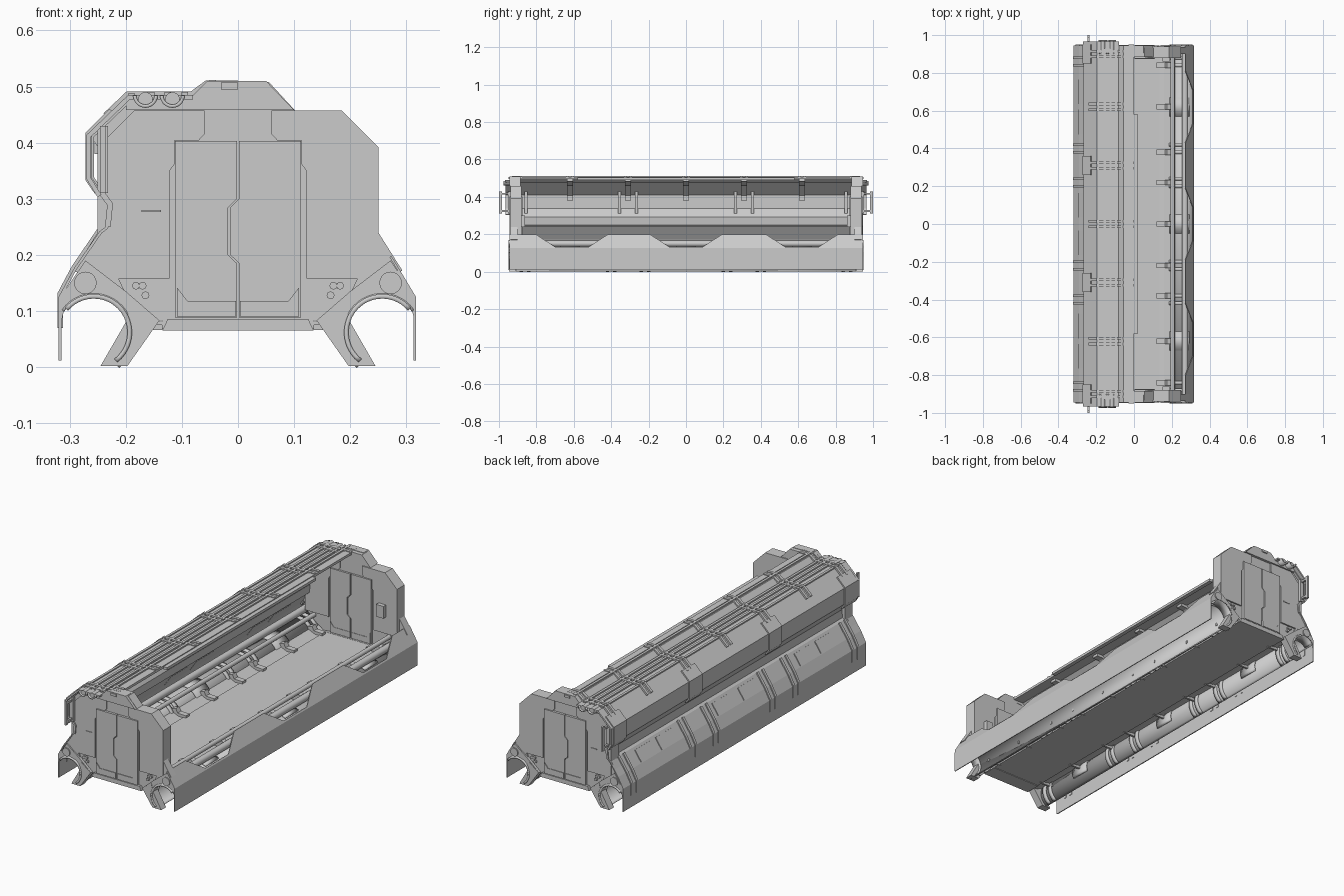
import bpy, bmesh, math
from math import sin, cos, pi


def finish(name, bm, smooth=False):
    bmesh.ops.recalc_face_normals(bm, faces=bm.faces)
    me = bpy.data.meshes.new(name)
    bm.to_mesh(me)
    bm.free()
    ob = bpy.data.objects.new(name, me)
    bpy.context.collection.objects.link(ob)
    if smooth:
        bpy.context.view_layer.objects.active = ob
        ob.select_set(True)
        bpy.ops.object.shade_smooth_by_angle(angle=math.radians(35))
        ob.select_set(False)
    return ob


def prism(name, pts, y0, y1, smooth=False):
    """Closed x-z outline extruded along y."""
    bm = bmesh.new()
    f = bm.faces.new([bm.verts.new((x, y0, z)) for x, z in pts])
    r = bmesh.ops.extrude_face_region(bm, geom=[f])
    bmesh.ops.translate(bm, vec=(0, y1 - y0, 0),
                        verts=[v for v in r["geom"] if isinstance(v, bmesh.types.BMVert)])
    return finish(name, bm, smooth)


def sheet(name, pts, y0, y1, t, smooth=False):
    """Open x-z profile swept along y and thickened."""
    bm = bmesh.new()
    rows = [[bm.verts.new((x, y, z)) for x, z in pts] for y in (y0, y1)]
    for i in range(len(pts) - 1):
        bm.faces.new((rows[0][i], rows[0][i + 1], rows[1][i + 1], rows[1][i]))
    ob = finish(name, bm, smooth)
    m = ob.modifiers.new("thickness", "SOLIDIFY")
    m.thickness, m.offset, m.use_even_offset = t, 0, True
    return ob


def box(name, x0, x1, y0, y1, z0, z1):
    return prism(name, [(x0, z0), (x1, z0), (x1, z1), (x0, z1)], y0, y1)


def arc(cx, cz, r, a0, a1, n):
    return [(cx + r * cos(math.radians(a0 + (a1 - a0) * i / n)),
             cz + r * sin(math.radians(a0 + (a1 - a0) * i / n))) for i in range(n + 1)]


def tube(name, x, z, r, y0, y1, n=20):
    return prism(name, arc(x, z, r, 0, 360 - 360 / n, n - 1), y0, y1, True)


def flip(pts, s):
    return [(x * s, z) for x, z in pts]


RIBS = [s * y for y in (0.2, 0.24, 0.38, 0.42, 0.84, 0.88) for s in (-1, 1)]
BEAMS = (-0.9, -0.62, -0.31, 0, 0.31, 0.62, 0.9)

# roof and closed side wall on -x
roof = [(-0.02, 0.5), (-0.055, 0.5), (-0.08, 0.478), (-0.193, 0.478), (-0.262, 0.412),
        (-0.262, 0.337), (-0.228, 0.29), (-0.232, 0.25)]
sheet("roof_shell", roof, -0.945, 0.945, 0.01)
skirt = [(-0.232, 0.25), (-0.245, 0.24), (-0.29, 0.175), (-0.317, 0.125), (-0.317, 0.012)]
sheet("left_skirt", skirt, -0.945, 0.945, 0.005)
prism("roof_edge", [(-0.03, 0.495), (0.0, 0.495), (0.0, 0.507), (-0.03, 0.507)], -0.95, 0.95)
box("roof_edge_tab", 0.0, 0.02, -0.58, 0.58, 0.49, 0.503)
for x, z in ((-0.045, 0.505), (-0.095, 0.483), (-0.125, 0.483), (-0.155, 0.483), (-0.19, 0.481)):
    box("roof_rail", x - 0.006, x + 0.006, -0.93, 0.93, z - 0.003, z + 0.007)

# roof cross beams with hanging brackets and outer clamps
beam = [(0.0, 0.504), (-0.055, 0.504), (-0.082, 0.484), (-0.196, 0.484), (-0.235, 0.447)]
for y in BEAMS:
    sheet("roof_beam", beam, y - 0.022, y - 0.008, 0.014)
    sheet("roof_beam", beam, y + 0.008, y + 0.022, 0.014)
    sheet("inner_roof_bracket", [(-0.02, 0.49), (-0.06, 0.488), (-0.085, 0.47), (-0.19, 0.466),
                                 (-0.248, 0.41), (-0.248, 0.38)], y - 0.016, y + 0.016, 0.016)
for y in (-0.9, -0.31, 0.31, 0.9):
    sheet("eave_clamp", [(-0.225, 0.456), (-0.266, 0.415), (-0.266, 0.335), (-0.25, 0.312)],
          y - 0.05, y + 0.05, 0.012)
    for d in (-0.045, 0.045):
        box("inner_window_post", -0.25, -0.232, y + d - 0.008, y + d + 0.008, 0.31, 0.43)

# raised panels and rib pairs on the skirt
for y in RIBS:
    sheet("skirt_rib", [(-0.247, 0.243), (-0.292, 0.177), (-0.317, 0.13), (-0.317, 0.07)],
          y - 0.007, y + 0.007, 0.01)
for y in (-0.7, -0.54, -0.1, 0.1, 0.54, 0.7):
    sheet("skirt_panel", [(-0.254, 0.23), (-0.289, 0.179)], y - 0.065, y + 0.065, 0.01)

# open side panel on +x, with three scallops in the top edge
bm = bmesh.new()
outline = [(-0.945, 0.125), (-0.945, 0.197)]
for c in (-0.61, 0, 0.62):
    outline += [(c - 0.19, 0.197), (c - 0.09, 0.132), (c + 0.09, 0.132), (c + 0.19, 0.197)]
outline += [(0.945, 0.197), (0.945, 0.125)]
vs = [bm.verts.new((0.315 - (z - 0.125) * 0.6, y, z)) for y, z in outline]
bm.faces.new(vs)
low = [bm.verts.new((0.315, y, 0.012)) for y in (0.945, -0.945)]
bm.faces.new((vs[0], vs[-1], low[0], low[1]))
panel = finish("right_side_panel", bm)
m = panel.modifiers.new("thickness", "SOLIDIFY")
m.thickness, m.offset = 0.004, 0

# floor
box("floor", -0.135, 0.135, -0.93, 0.93, 0.068, 0.085)
for s in (-1, 1):
    sheet("floor_ledge", flip([(0.13, 0.078), (0.16, 0.08), (0.195, 0.095)], s), -0.93, 0.93, 0.006)
    # half-round duct, its ribs and floor brackets
    sheet("side_duct", flip(arc(0.257, 0.062, 0.067, 35, 240, 24), s), -0.945, 0.945, 0.005, True)
    for y in RIBS:
        sheet("duct_rib", flip(arc(0.257, 0.062, 0.072, 60, 235, 18), s),
              y - 0.009, y + 0.009, 0.012, True)
    for y in (-0.84, -0.62, -0.38, -0.22, 0, 0.22, 0.38, 0.62, 0.84):
        prism("duct_bracket", flip([(0.12, 0.083), (0.19, 0.083), (0.2, 0.11), (0.175, 0.118),
                                    (0.165, 0.098), (0.12, 0.096)], s), y - 0.014, y + 0.014)
        box("underside_bracket", min(s * 0.12, s * 0.195), max(s * 0.12, s * 0.195),
            y - 0.005, y + 0.005, 0.066, 0.08)
    for y in (-0.62, 0, 0.62):
        sheet("duct_collar", flip(arc(0.257, 0.062, 0.072, 60, 200, 18), s),
              y - 0.05, y + 0.05, 0.008, True)
    tube("service_pipe", s * 0.27, 0.15, 0.017, -0.94, 0.94)
    tube("inner_pipe", s * 0.205, 0.145, 0.011, -0.9, 0.9, 12)

# end bulkheads, doors, feet and end fittings
half = [(0.055, 0.508), (0.103, 0.456), (0.185, 0.455), (0.248, 0.39), (0.248, 0.16),
        (0.2, 0.115), (0.155, 0.083), (0.13, 0.083)]
bulk = half + [(-0.13, 0.083), (-0.155, 0.083), (-0.2, 0.115), (-0.248, 0.16), (-0.248, 0.39),
               (-0.262, 0.41), (-0.195, 0.482), (-0.08, 0.482), (-0.055, 0.508)]
seam = [(0, 0.403), (0, 0.3), (-0.016, 0.284), (-0.016, 0.2), (0, 0.185), (0, 0.088)]
side_plate = [(0.122, 0.158), (0.25, 0.158), (0.25, 0.392), (0.185, 0.457), (0.06, 0.457),
              (0.06, 0.415), (0.07, 0.404), (0.113, 0.404), (0.113, 0.362), (0.122, 0.35)]
wing = [(0.25, 0.24), (0.293, 0.172), (0.283, 0.167), (0.272, 0.19), (0.24, 0.15), (0.2, 0.13)]
wing_end = [(0.272, 0.19), (0.316, 0.125), (0.316, 0.075)] + arc(0.257, 0.062, 0.067, 38, 232, 20)[:-1] \
    + [(0.245, 0.002), (0.197, 0.002), (0.14, 0.083), (0.2, 0.135)]
for e in (-1, 1):
    def end(a, b):
        return (e * a, e * b)
    prism("bulkhead", bulk, *end(0.885, 0.932))
    for s in (-1, 1):
        prism("door_leaf", [(x + s * 0.002, z) for x, z in seam] + [(s * 0.112, 0.088), (s * 0.112, 0.403)],
              *end(0.875, 0.944))
        prism("door_kick_plate", flip([(0.004, 0.09), (0.109, 0.09), (0.109, 0.142), (0.09, 0.118),
                                       (0.004, 0.118)], s), *end(0.873, 0.947))
        prism("bulkhead_side_plate", flip(side_plate, s), *end(0.88, 0.939))
        prism("wing_brace", flip(wing, s), *end(0.9, 0.938))
        prism("foot", flip([(0.245, 0.002), (0.197, 0.002), (0.14, 0.083), (0.19, 0.12),
                            (0.2, 0.08)], s), *end(0.91, 0.947))
        prism("wing_end", flip(wing_end, s), *end(0.925, 0.945))
        sheet("duct_end_ring", flip(arc(0.257, 0.062, 0.064, 40, 232, 24), s), *end(0.9, 0.95), 0.008, True)
        tube("pipe_cap", s * 0.272, 0.15, 0.02, *end(0.93, 0.95))
        for x, z in ((0.182, 0.145), (0.165, 0.128), (0.17, 0.145)):
            tube("bolt", s * x, z, 0.007, *end(0.93, 0.942), 8)
    prism("threshold", [(-0.135, 0.065), (0.135, 0.065), (0.125, 0.086), (-0.125, 0.086)], *end(0.87, 0.945))
    box("bulkhead_slot", -0.172, -0.137, *end(0.935, 0.942), 0.276, 0.28)
    box("inner_control_box", 0.15, 0.19, *end(0.86, 0.885), 0.24, 0.3)
    # stepped roof cap and collar
    prism("roof_cap", [(-0.055, 0.51), (0.05, 0.51), (0.1, 0.458), (-0.07, 0.458), (-0.2, 0.458),
                       (-0.195, 0.485), (-0.08, 0.485)], *end(0.905, 0.945))
    sheet("roof_collar", [(-0.08, 0.481), (-0.194, 0.481), (-0.266, 0.412), (-0.266, 0.336), (-0.247, 0.305)],
          *end(0.93, 0.965), 0.008)
    for x in (-0.165, -0.117):
        sheet("roof_conduit_end", arc(x, 0.484, 0.019, 180, 360, 14), *end(0.9, 0.975), 0.006, True)
        tube("roof_conduit", x, 0.477, 0.013, *end(0.9, 0.968))
    # end grab handle
    box("handle_bar", -0.246, -0.236, *end(0.985, 1.0), 0.31, 0.43)
    for z in (0.32, 0.412):
        box("handle_arm", -0.246, -0.236, *end(0.935, 0.99), z, z + 0.01)
